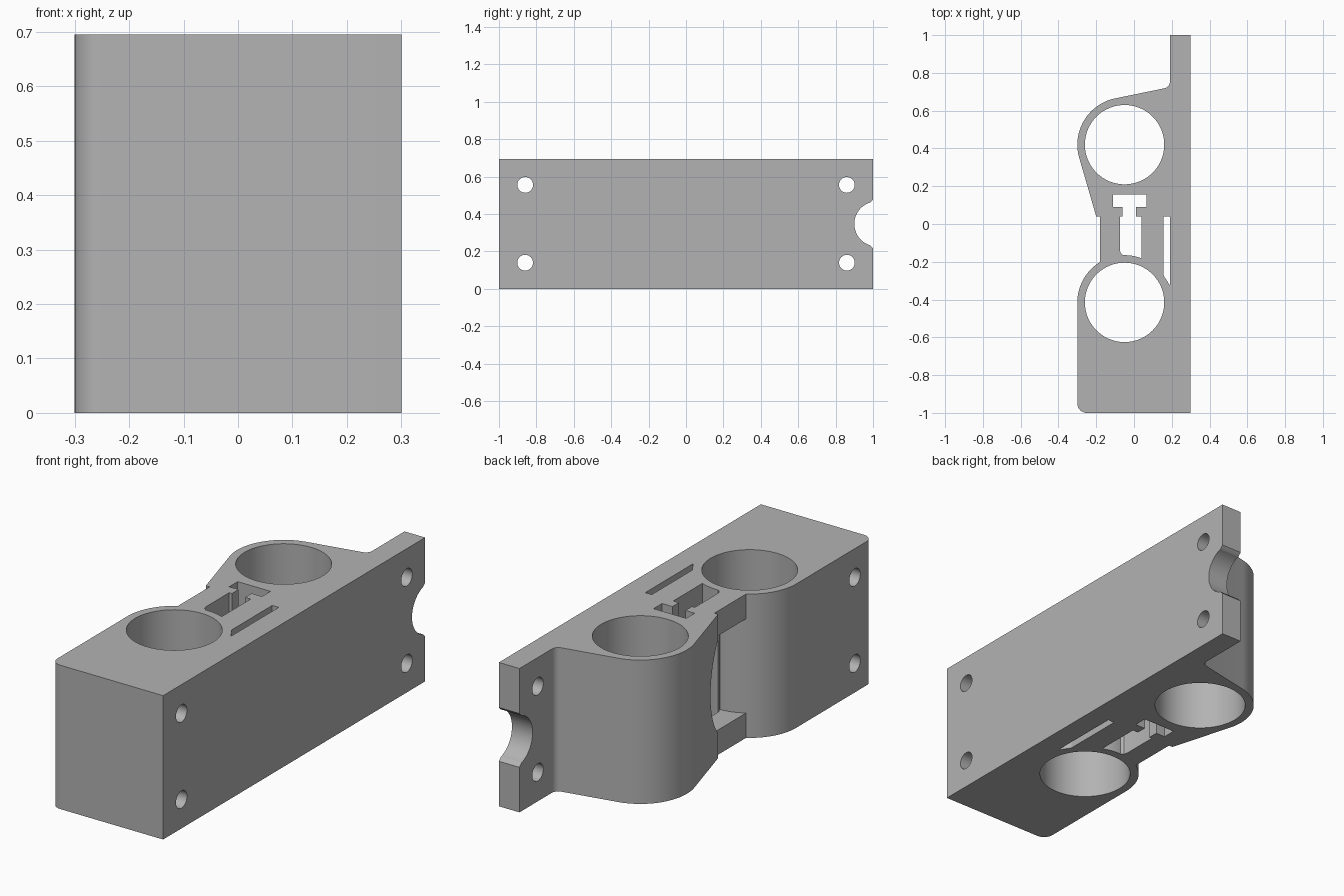
import bpy, bmesh
from math import cos, sin, radians, hypot
from mathutils import Vector

cube = bpy.data.objects.get("Cube")
if cube:
    bpy.data.objects.remove(cube)

HEIGHT = 0.695
MID = HEIGHT / 2
BORE_X, BACK_Y, FRONT_Y = -0.05, 0.42, -0.415
BORE_R, WALL_R = 0.21, 0.25

grey = bpy.data.materials.new("plain grey")
grey.use_nodes = True
colour = (0.45, 0.45, 0.45, 1)
grey.diffuse_color = colour
grey.node_tree.nodes["Principled BSDF"].inputs["Base Color"].default_value = colour


def arc(cx, cy, r, start, end, steps=24):
    angles = [radians(start + (end - start) * i / steps) for i in range(steps + 1)]
    return [(cx + r * cos(a), cy + r * sin(a)) for a in angles]


def prism(name, points, low, high, axis="z"):
    """Extrude an outline along z (points are x, y) or along x (points are y, z)."""
    place = (lambda a, b: (a, b, low)) if axis == "z" else (lambda a, b: (low, a, b))
    step = Vector((0, 0, high - low)) if axis == "z" else Vector((high - low, 0, 0))
    bm = bmesh.new()
    face = bm.faces.new([bm.verts.new(place(*p)) for p in points])
    extruded = bmesh.ops.extrude_face_region(bm, geom=[face])["geom"]
    bmesh.ops.translate(bm, vec=step, verts=[v for v in extruded if isinstance(v, bmesh.types.BMVert)])
    bmesh.ops.recalc_face_normals(bm, faces=bm.faces)
    mesh = bpy.data.meshes.new(name)
    bm.to_mesh(mesh)
    bm.free()
    mesh.materials.append(grey)
    obj = bpy.data.objects.new(name, mesh)
    bpy.context.collection.objects.link(obj)
    return obj


def circle(cx, cy, r, steps=96):
    return arc(cx, cy, r, 0, 360, steps)[:-1]


# Body: mounting plate, solid front block and rounded back barrel in one outline
outline = [(0.3, -1), (0.3, 1), (0.19, 1)]
outline += arc(0.155, 0.753, 0.035, 0, -78, 8)
outline += arc(BORE_X, BACK_Y, WALL_R, 102, 195, 36)
outline += [(-0.2, 0.04), (-0.18, 0.04)]
outline += arc(BORE_X, FRONT_Y, WALL_R, 121.3, 180)
outline += arc(-0.25, -0.95, 0.05, 180, 270, 10)
body = prism("bracket_body", outline, 0, HEIGHT)

cutters = []

# Two large vertical bores
for label, y in (("back", BACK_Y), ("front", FRONT_Y)):
    cutters.append(prism(label + "_bore_cutter", circle(BORE_X, y, BORE_R), -0.1, 0.8))

# T-shaped slot between the bores
slot = [(-0.075, 0.04), (-0.06, 0.04), (-0.06, 0.09), (-0.11, 0.09), (-0.11, 0.155),
        (0.065, 0.155), (0.065, 0.09), (0.01, 0.09), (0.01, 0.04), (0.04, 0.04)]
slot += arc(BORE_X, FRONT_Y, WALL_R, 68.9, 91.5, 8)
slot += [(-0.07, -0.155), (-0.075, -0.14)]
cutters.append(prism("t_slot_cutter", slot, -0.1, 0.8))

# Thin slot beside the plate
thin = [(0.155, 0.04), (0.19, 0.04), (0.19, -0.325), (0.155, -0.27)]
cutters.append(prism("thin_slot_cutter", thin, -0.1, 0.8))

# Side pocket: straight part against the front barrel, bowed end into the back barrel
pocket = [(-0.065, 0.04), (-0.4, 0.04), (-0.4, -0.2015)]
pocket += arc(BORE_X, FRONT_Y, WALL_R, 121.3, 93.4, 12)
cutters.append(prism("pocket_cutter", pocket, 0.12, 0.575))
bow = arc(-0.17, MID, 0.31, -46, 46) + [(0, 0.57), (0, 0.125)]
cutters.append(prism("pocket_bow_cutter", bow, -0.4, -0.065, "x"))

# Four screw holes through the sides
for y in (-0.86, 0.86):
    for z in (0.14, 0.556):
        cutters.append(prism("screw_hole_cutter", circle(y, z, 0.042, 40), -0.5, 0.5, "x"))

# Rounded cable notch in the plate end, with eased corners
notch = [(1.1, MID - 0.13), (1.0, MID - 0.13), (0.985, MID - 0.115)]
notch += arc(1.02, MID, 0.12, 252, 108, 40)
notch += [(0.985, MID + 0.115), (1.0, MID + 0.13), (1.1, MID + 0.13)]
cutters.append(prism("notch_cutter", notch, 0.1, 0.4, "x"))

# Cut everything from the body
for cutter in cutters:
    cutter.hide_render = True
    cutter.hide_set(True)
    mod = body.modifiers.new(cutter.name, "BOOLEAN")
    mod.operation = "DIFFERENCE"
    mod.solver = "EXACT"
    mod.object = cutter

bpy.context.view_layer.objects.active = body
body.select_set(True)
for mod in list(body.modifiers):
    bpy.ops.object.modifier_apply(modifier=mod.name)
for cutter in cutters:
    bpy.data.objects.remove(cutter)
bpy.ops.object.shade_smooth_by_angle(angle=radians(25))
